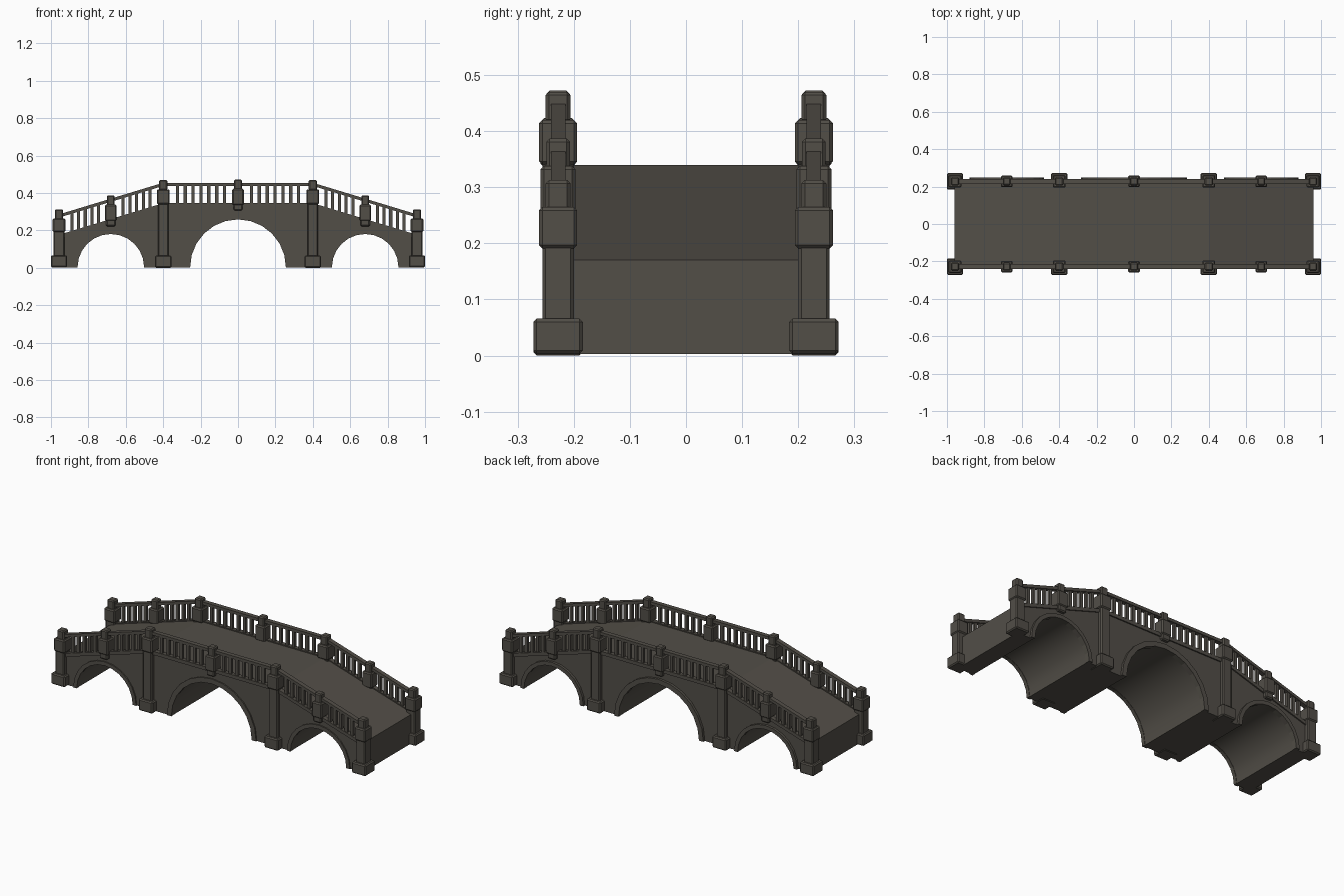
import bpy, bmesh
from math import sin, cos, pi, radians

cube = bpy.data.objects.get("Cube")
if cube:
    bpy.data.objects.remove(cube, do_unlink=True)

stone = bpy.data.materials.new("dark stone")
stone.use_nodes = True
color = (0.085, 0.077, 0.064, 1)
stone.diffuse_color = color
stone.node_tree.nodes["Principled BSDF"].inputs["Base Color"].default_value = color

KNEE, END, TOP, LOW = 0.4, 0.96, 0.34, 0.17   # deck line
SIDE = 0.228                                  # y of the parapets
ARCHES = [(-0.68, 0.18, 0.2), (0, 0.258, 0.284), (0.68, 0.18, 0.2)]
STEPS = 12


def deck(x):
    """Height of the deck at x."""
    t = max(0, abs(x) - KNEE) / (END - KNEE)
    return TOP + (LOW - TOP) * t


def finish(name, bm, bevel=0):
    bmesh.ops.recalc_face_normals(bm, faces=bm.faces)
    mesh = bpy.data.meshes.new(name)
    bm.to_mesh(mesh)
    bm.free()
    mesh.materials.append(stone)
    obj = bpy.data.objects.new(name, mesh)
    bpy.context.collection.objects.link(obj)
    if bevel:
        mod = obj.modifiers.new("chamfer", 'BEVEL')
        mod.width = bevel
        mod.segments = 1
    return obj


def prism(bm, outline, y0, y1):
    """Extrude an outline of (x, z) points from y0 to y1."""
    face = bm.faces.new([bm.verts.new((x, y0, z)) for x, z in outline])
    new = bmesh.ops.extrude_face_region(bm, geom=[face])["geom"]
    verts = [v for v in new if isinstance(v, bmesh.types.BMVert)]
    bmesh.ops.translate(bm, verts=verts, vec=(0, y1 - y0, 0))


def box(bm, x, y, half_x, half_y, z0, z1):
    prism(bm, [(x - half_x, z0), (x + half_x, z0), (x + half_x, z1), (x - half_x, z1)],
          y - half_y, y + half_y)


def arc(cx, r, i):
    a = pi * (1 - i / STEPS)
    return cx + r * cos(a), 0.003 + r * sin(a)


# Solid body with three barrel arches
outline = [(-END, 0.003)]
for cx, r, _ in ARCHES:
    outline += [arc(cx, r, i) for i in range(STEPS + 1)]
outline += [(END, 0.003), (END, LOW), (KNEE, TOP), (-KNEE, TOP), (-END, LOW)]
bm = bmesh.new()
prism(bm, outline, -0.234, 0.234)
body = finish("bridge_body", bm)
bpy.context.view_layer.objects.active = body
body.select_set(True)
bpy.ops.object.shade_smooth_by_angle(angle=radians(16))
body.select_set(False)

# Arch stones, standing slightly proud of the walls
for label, y0, y1 in (("front", -0.241, -0.22), ("back", 0.22, 0.248)):
    bm = bmesh.new()
    for cx, r, outer in ARCHES:
        ring = [arc(cx, outer, i) for i in range(STEPS + 1)]
        ring += [arc(cx, r - 0.002, i) for i in reversed(range(STEPS + 1))]
        prism(bm, ring, y0, y1)
    finish(label + "_arch_stones", bm)

for label, s in (("front", -1), ("back", 1)):
    y = s * SIDE
    # Large pillars reaching the ground
    bm = bmesh.new()
    for x in (-0.957, -KNEE, KNEE, 0.957):
        d = deck(x)
        foot = 0.02 if abs(x) > KNEE else 0
        box(bm, x, y, 0.044, 0.044, 0.003 - 0.003 * (foot == 0), 0.066)
        box(bm, x, y, 0.029, 0.028, 0.06, d + 0.03)
        box(bm, x, y, 0.034, 0.034, d + foot, d + 0.08 + foot * 0.7)
        box(bm, x, y, 0.022, 0.022, d + 0.075, d + 0.13 + foot * 0.6)
    finish(label + "_pillars", bm, 0.006)

    # Small posts hanging on the wall between the pillars
    bm = bmesh.new()
    for x in (-0.68, 0, 0.68):
        d = deck(x)
        box(bm, x, y, 0.025, 0.026, d - 0.033, d + 0.02)
        box(bm, x, y, 0.031, 0.031, d - 0.004, d + 0.083)
        box(bm, x, y, 0.021, 0.021, d + 0.075, d + 0.132)
    finish(label + "_small_posts", bm, 0.006)

    # Handrail and bottom rail following the deck line
    for part, low, high, half in (("handrail", 0.098, 0.115, 0.013),
                                  ("bottom_rail", -0.014, 0.006, 0.013)):
        bm = bmesh.new()
        xs = [-0.95, -KNEE, KNEE, 0.95]
        path = [(x, deck(x) + low) for x in xs]
        path += [(x, deck(x) + high) for x in reversed(xs)]
        prism(bm, path, y - half, y + half)
        finish(label + "_" + part, bm)

    # Balusters
    bm = bmesh.new()
    for start, stop, count in ((0.03, 0.366, 7), (0.434, 0.65, 5), (0.71, 0.924, 5)):
        for i in range(count):
            x = start + (stop - start) * (i + 1) / (count + 1)
            for side in (-1, 1):
                box(bm, side * x, y, 0.0085, 0.008, deck(x) - 0.004, deck(x) + 0.104)
    finish(label + "_balusters", bm)
